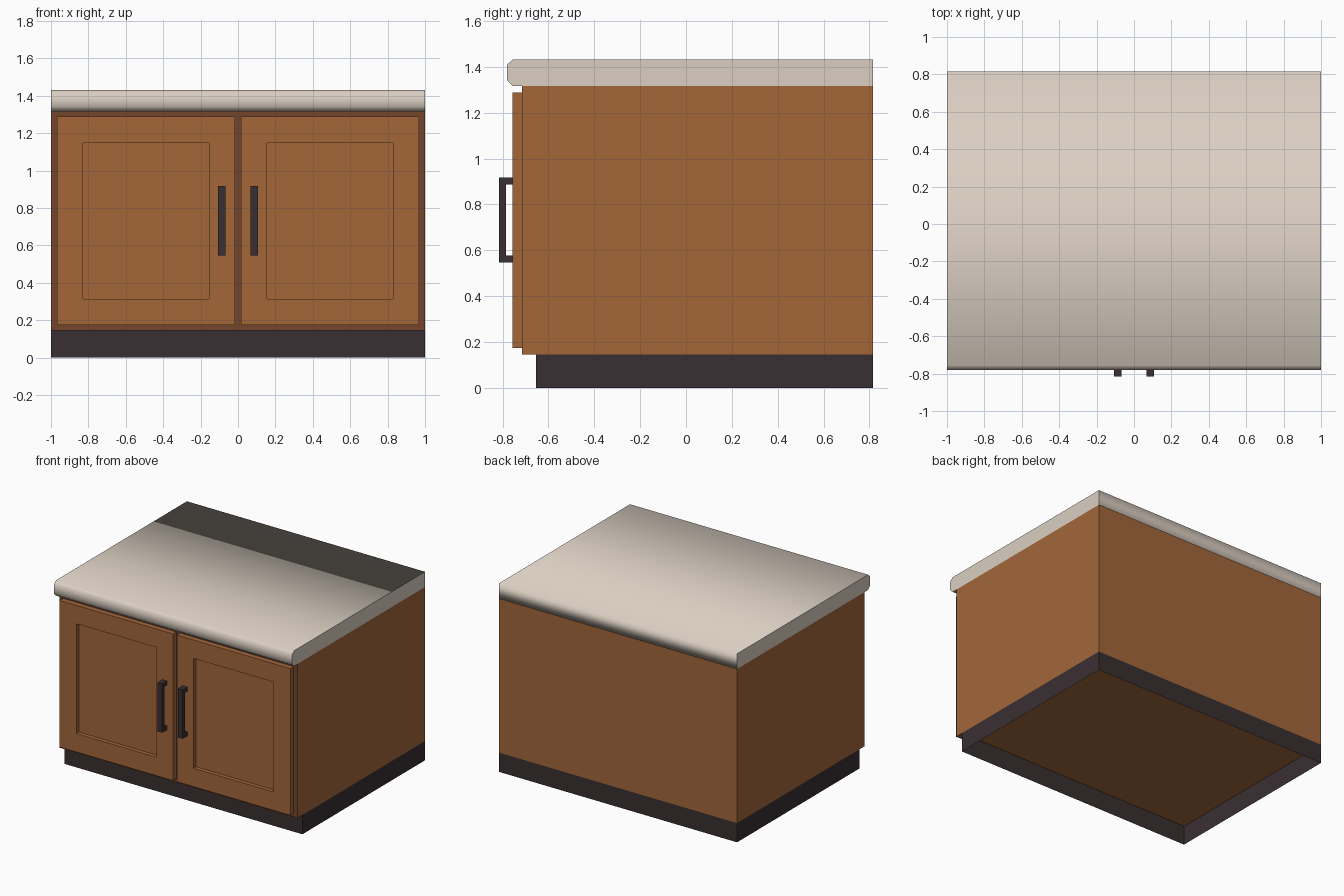
import bpy, bmesh
from mathutils import Vector

if "Cube" in bpy.data.objects:
    bpy.data.objects.remove(bpy.data.objects["Cube"])


def material(name, rgb):
    lin = [c / 255 / 12.92 if c < 11 else ((c / 255 + 0.055) / 1.055) ** 2.4 for c in rgb]
    m = bpy.data.materials.new(name)
    m.diffuse_color = (*lin, 1)
    m.use_nodes = True
    m.node_tree.nodes["Principled BSDF"].inputs["Base Color"].default_value = m.diffuse_color
    return m


wood = material("warm wood", (163, 103, 58))
frame_wood = material("dark frame wood", (117, 69, 44))
charcoal = material("charcoal", (57, 47, 49))
stone = material("pale stone", (219, 207, 194))


def finish(bm, name, *mats):
    me = bpy.data.meshes.new(name)
    bm.to_mesh(me)
    bm.free()
    for m in mats:
        me.materials.append(m)
    ob = bpy.data.objects.new(name, me)
    bpy.context.collection.objects.link(ob)
    return ob


def box(lo, hi):
    bm = bmesh.new()
    bmesh.ops.create_cube(bm, size=1)
    lo, hi = Vector(lo), Vector(hi)
    for v in bm.verts:
        v.co = (lo + hi) / 2 + v.co * (hi - lo)
    bm.normal_update()
    return bm


def extrude_profile(points, x0, x1):
    """Sweep a closed (y, z) outline along x."""
    bm = bmesh.new()
    face = bm.faces.new([bm.verts.new((x0, y, z)) for y, z in points])
    new = bmesh.ops.extrude_face_region(bm, geom=[face], use_keep_orig=True)["geom"]
    for v in new:
        if isinstance(v, bmesh.types.BMVert):
            v.co.x = x1
    bmesh.ops.recalc_face_normals(bm, faces=bm.faces)
    return bm


BACK, FRONT = 0.815, -0.716

# plinth: thin walls, open above and below
bm = box((-1, -0.655, 0), (1, BACK, 0.146))
bmesh.ops.delete(bm, geom=[f for f in bm.faces if abs(f.normal.z) > 0.9], context='FACES_ONLY')
finish(bm, "plinth", charcoal)

# cabinet body with a darker front frame
bm = box((-1, FRONT, 0.146), (1, BACK, 1.316))
for f in bm.faces:
    f.material_index = 1 if f.normal.y < -0.9 else 0
finish(bm, "cabinet_body", wood, frame_wood)

# countertop with chamfered front edge, smooth along its outline
bm = extrude_profile([(BACK, 1.316), (BACK, 1.432), (-0.756, 1.432), (-0.781, 1.409),
                      (-0.781, 1.341), (-0.756, 1.316)], -1, 1)
for f in bm.faces:
    f.smooth = abs(f.normal.x) < 0.9
    if not f.smooth:
        for e in f.edges:
            e.smooth = False
finish(bm, "countertop", stone)

for side, s in (("left", -1), ("right", 1)):
    # door with a recessed panel
    xs = sorted((s * 0.016, s * 0.969))
    bm = box((xs[0], -0.756, 0.174), (xs[1], FRONT, 1.288))
    front = [f for f in bm.faces if f.normal.y < -0.9]
    bmesh.ops.inset_region(bm, faces=front, thickness=0.14, use_even_offset=True)
    ext = bmesh.ops.extrude_face_region(bm, geom=front)["geom"]
    bmesh.ops.delete(bm, geom=[f for f in front if f.is_valid], context='FACES_ONLY')
    for v in ext:
        if isinstance(v, bmesh.types.BMVert):
            v.co.y += 0.03
    bmesh.ops.recalc_face_normals(bm, faces=bm.faces)
    finish(bm, side + "_door", wood)

    # U-shaped pull handle
    xs = sorted((s * 0.066, s * 0.106))
    bm = extrude_profile([(-0.756, 0.547), (-0.815, 0.547), (-0.815, 0.918), (-0.756, 0.918),
                          (-0.756, 0.887), (-0.785, 0.887), (-0.785, 0.578), (-0.756, 0.578)], *xs)
    finish(bm, side + "_handle", charcoal)
